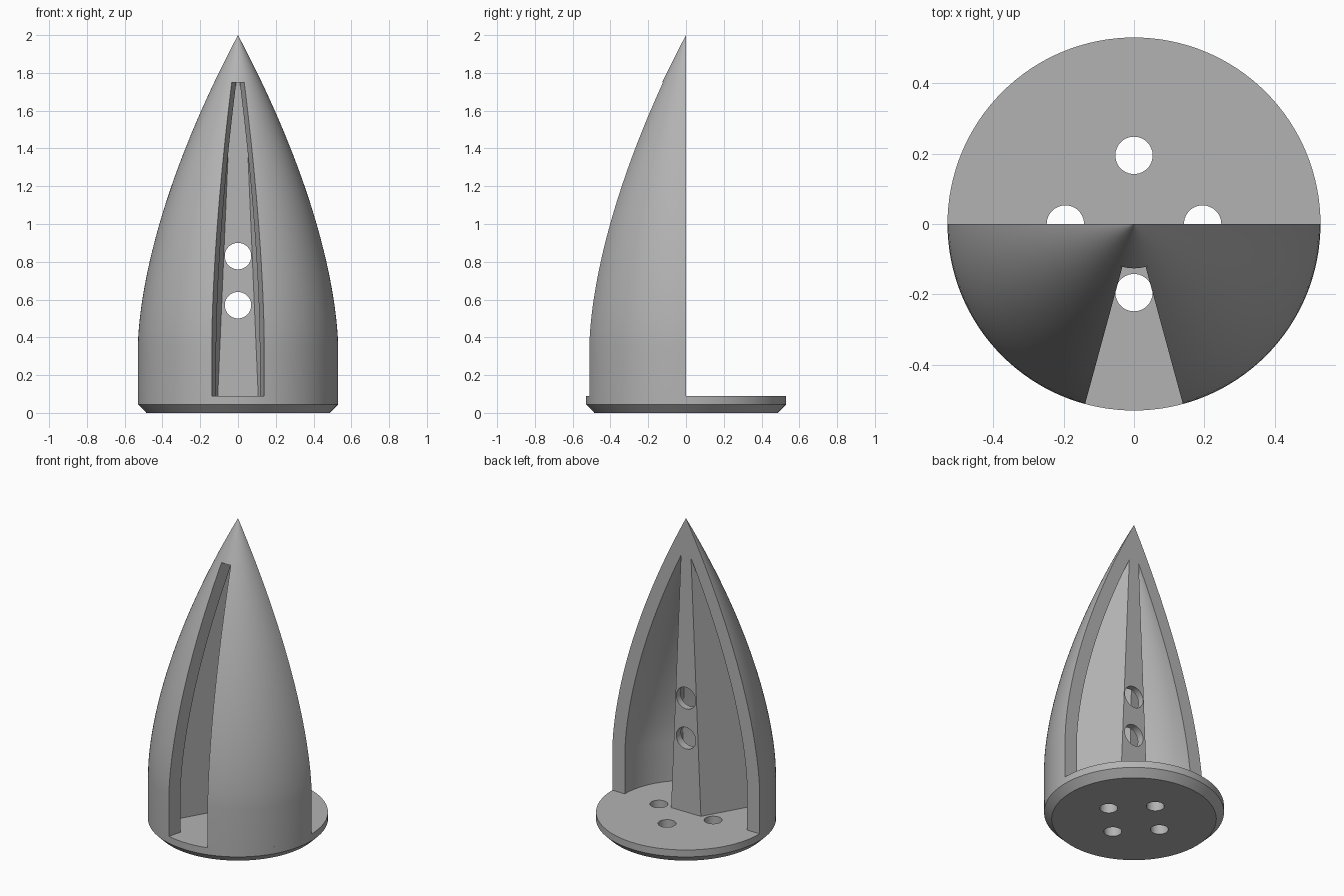
import bpy, bmesh
from math import sin, cos, pi, radians, sqrt

if "Cube" in bpy.data.objects:
    bpy.data.objects.remove(bpy.data.objects["Cube"], do_unlink=True)

grey = bpy.data.materials.new("plain grey")
grey.use_nodes = True
grey.diffuse_color = (0.45, 0.45, 0.45, 1)
grey.node_tree.nodes["Principled BSDF"].inputs["Base Color"].default_value = (0.45, 0.45, 0.45, 1)

RADIUS, WALL = 0.53, 0.09
FLOOR, SHOULDER, SLOT_TOP, TIP = 0.09, 0.35, 1.75, 2.0


def outer_radius(z):
    u = max(0, (z - SHOULDER) / (TIP - SHOULDER))
    return RADIUS * (1 - u ** 1.65)


def spread(a, b, n):
    return [a + (b - a) * i / n for i in range(n + 1)]


def loft(name, loops):
    """Join matching closed loops of points and cap both ends."""
    bm = bmesh.new()
    rings = [[bm.verts.new(p) for p in loop] for loop in loops]
    count = len(rings[0])
    for a, b in zip(rings, rings[1:]):
        for i in range(count):
            j = (i + 1) % count
            bm.faces.new((a[i], a[j], b[j], b[i]))
    bm.faces.new(rings[0][::-1])
    bm.faces.new(rings[-1])
    bmesh.ops.remove_doubles(bm, verts=bm.verts, dist=0.0001)
    bmesh.ops.recalc_face_normals(bm, faces=bm.faces)
    mesh = bpy.data.meshes.new(name)
    bm.to_mesh(mesh)
    bm.free()
    mesh.materials.append(grey)
    obj = bpy.data.objects.new(name, mesh)
    bpy.context.collection.objects.link(obj)
    return obj


def activate(obj):
    bpy.ops.object.select_all(action="DESELECT")
    obj.select_set(True)
    bpy.context.view_layer.objects.active = obj


def smooth(obj):
    activate(obj)
    bpy.ops.object.shade_smooth_by_angle(angle=radians(25))


def drill(obj, centre, radius, rotation=(0, 0, 0)):
    bpy.ops.mesh.primitive_cylinder_add(vertices=48, radius=radius, depth=0.5,
                                        location=centre, rotation=rotation)
    cutter = bpy.context.object
    cutter.hide_render = True
    cutter.data.materials.append(grey)
    activate(obj)
    mod = obj.modifiers.new("hole", "BOOLEAN")
    mod.operation = "DIFFERENCE"
    mod.solver = "EXACT"
    mod.object = cutter
    bpy.ops.object.modifier_apply(modifier=mod.name)
    bpy.data.objects.remove(cutter, do_unlink=True)


# Chamfered base disc with four holes
turn = [2 * pi * i / 128 for i in range(128)]
base = loft("base_plate", [[(r * cos(a), r * sin(a), z) for a in turn]
                           for r, z in ((0.485, 0), (RADIUS, 0.045), (RADIUS, FLOOR))])
for x, y in ((0.195, 0), (-0.195, 0), (0, 0.195), (0, -0.195)):
    drill(base, (x, y, 0), 0.053)
smooth(base)

# Two curved shell halves on either side of the front slot
heights = [FLOOR] + spread(SHOULDER, SLOT_TOP, 28)
profile = [(outer_radius(z), z) for z in heights]
profile += [(outer_radius(z) - WALL, z) for z in reversed(heights)]
for side, name in ((1, "left_shell"), (-1, "right_shell")):
    shell = loft(name, [[(side * r * sin(a), -r * cos(a), z) for r, z in profile]
                        for a in spread(radians(15.2), pi / 2, 28)])
    smooth(shell)

# Solid half cone at the tip
half = spread(pi, 2 * pi, 56)
tip = loft("nose_tip", [[(outer_radius(z) * cos(a), outer_radius(z) * sin(a), z) for a in half]
                        for z in spread(SLOT_TOP, TIP - 0.0005, 8)])
smooth(tip)


# Tapering spine with two splayed walls that meet the shell
def spine_section(z):
    h = 0.107 - 0.071 * (z - FLOOR) / (SLOT_TOP - FLOOR)
    reach = outer_radius(z) - 0.05
    length = (sqrt(4 * reach ** 2 - 3 * h ** 2) - h) / 2
    thick = 0.28 * h
    du, dv = sin(pi / 6), -cos(pi / 6)
    end = (h + length * du, length * dv)
    inner_end = (end[0] + thick * dv, end[1] - thick * du)
    right = [(h, 0), end, inner_end, (h, -0.56 * h)]
    left = [(-x, y) for x, y in reversed(right)]
    return [(x, y, z) for x, y in right + left]


spine = loft("central_spine", [spine_section(z) for z in heights])
for z in (0.57, 0.83):
    drill(spine, (0, 0.1, z), 0.07, (pi / 2, 0, 0))
smooth(spine)
bpy.ops.object.select_all(action="DESELECT")
